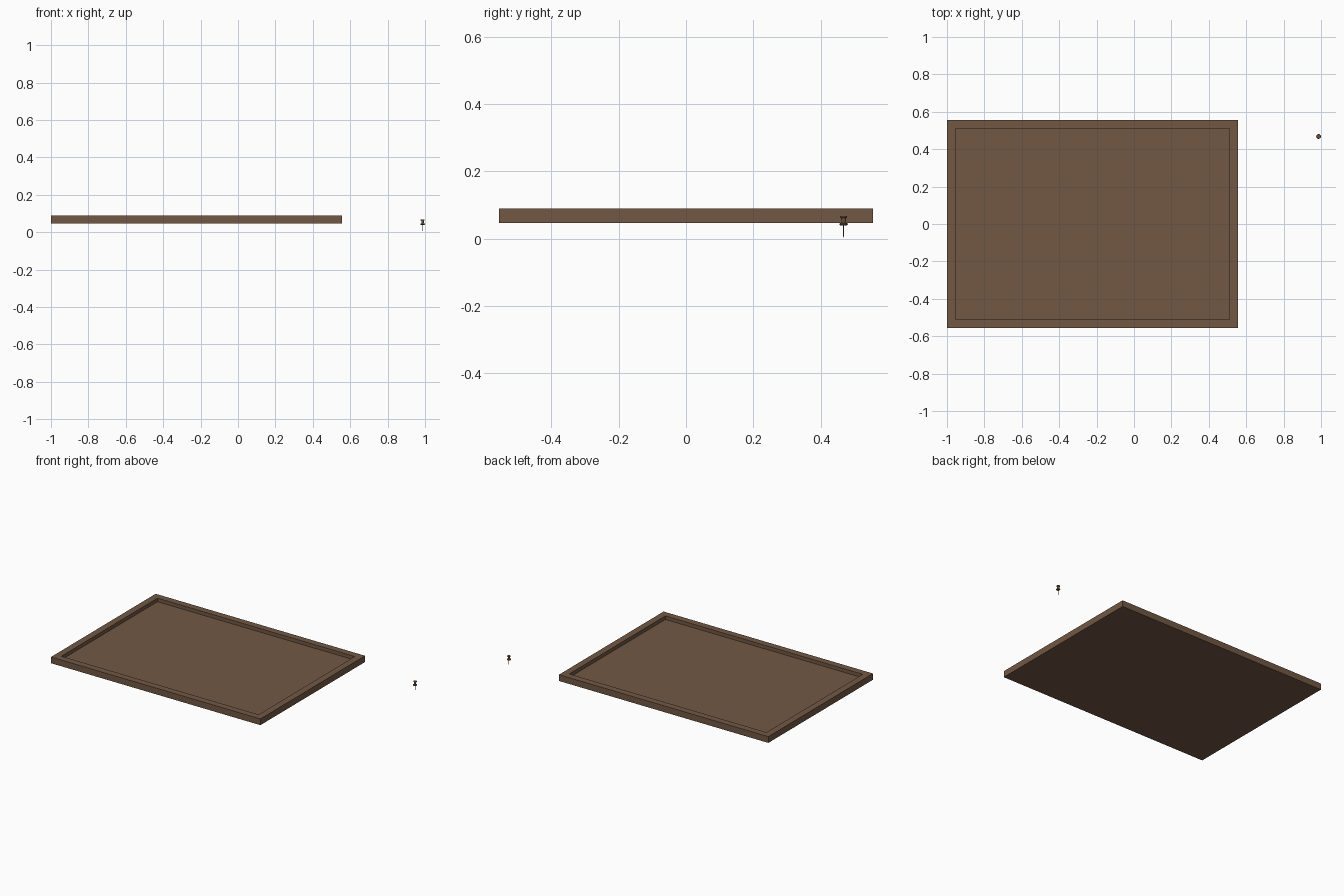
import bpy, bmesh, math

if "Cube" in bpy.data.objects:
    bpy.data.objects.remove(bpy.data.objects["Cube"])

def material(name, rgb):
    m = bpy.data.materials.new(name)
    m.diffuse_color = (*rgb, 1)
    m.use_nodes = True
    m.node_tree.nodes["Principled BSDF"].inputs["Base Color"].default_value = m.diffuse_color
    return m

brown = material("brown wood", (0.168, 0.098, 0.058))

def finish(name, bm, mat):
    bmesh.ops.recalc_face_normals(bm, faces=bm.faces)
    me = bpy.data.meshes.new(name)
    bm.to_mesh(me)
    bm.free()
    me.materials.append(mat)
    ob = bpy.data.objects.new(name, me)
    bpy.context.collection.objects.link(ob)
    return ob

# Board: slab with a raised rim, made by insetting and lowering the top face
X0, X1, Y, Z0, Z1 = -1.0, 0.555, 0.555, 0.047, 0.089
RIM, DEPTH = 0.045, 0.024
bm = bmesh.new()
bmesh.ops.create_cube(bm, size=1)
for v in bm.verts:
    v.co = (X1 if v.co.x > 0 else X0,
            Y if v.co.y > 0 else -Y,
            Z1 if v.co.z > 0 else Z0)
bm.normal_update()
top = max(bm.faces, key=lambda f: f.normal.z)
bmesh.ops.inset_region(bm, faces=[top], thickness=RIM, use_even_offset=True)
walls = bmesh.ops.extrude_discrete_faces(bm, faces=[top])["faces"]
bmesh.ops.translate(bm, verts=walls[0].verts, vec=(0, 0, -DEPTH))
finish("framed_board", bm, brown)

def lathe(name, profile, sides, centre, mat):
    """Spin a (radius, height) profile that starts and ends on the axis."""
    bm = bmesh.new()
    vs = [bm.verts.new((centre[0] + r, centre[1], z)) for r, z in profile]
    es = [bm.edges.new(p) for p in zip(vs, vs[1:])]
    bmesh.ops.spin(bm, geom=vs + es, cent=(*centre, 0), axis=(0, 0, 1),
                   angle=math.tau, steps=sides, use_duplicate=False)
    bmesh.ops.remove_doubles(bm, verts=bm.verts, dist=0.0001)
    return finish(name, bm, mat)

# Push pin: grip with a cap and a flange, and a thin needle below
PIN = (0.987, 0.468)
lathe("pin_grip", [(0, 0.039), (0.010, 0.039), (0.013, 0.043), (0.0125, 0.045),
                   (0.006, 0.047), (0.0075, 0.061), (0.0105, 0.063),
                   (0.0105, 0.067), (0, 0.067)], 12, PIN, brown)
lathe("pin_needle", [(0, 0), (0.0016, 0.010), (0.0016, 0.040), (0, 0.040)],
      8, PIN, brown)
